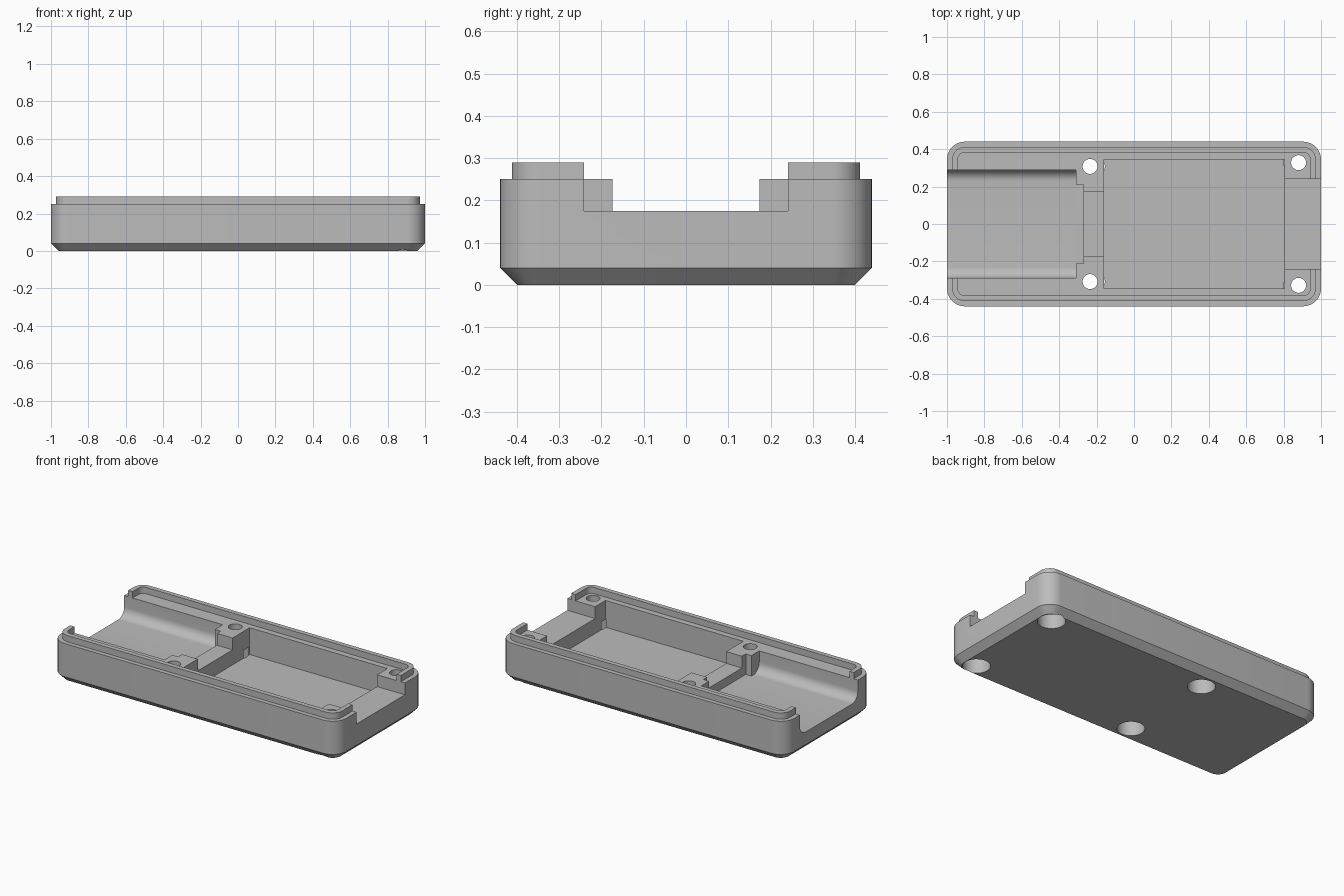
import bpy, bmesh, math
from mathutils import Matrix, Vector

cube = bpy.data.objects.get("Cube")
if cube:
    bpy.data.objects.remove(cube, do_unlink=True)

grey = bpy.data.materials.new("plain_grey")
grey.use_nodes = True
colour = (0.5, 0.5, 0.5, 1)
grey.diffuse_color = colour
grey.node_tree.nodes["Principled BSDF"].inputs["Base Color"].default_value = colour

HALF_X, HALF_Y, CORNER = 1.0, 0.44, 0.095
WALL_TOP, LIP_TOP = 0.25, 0.29
CHANNEL_FLOOR = 0.12


def make_object(name, bm):
    bmesh.ops.recalc_face_normals(bm, faces=bm.faces)
    mesh = bpy.data.meshes.new(name)
    bm.to_mesh(mesh)
    bm.free()
    mesh.materials.append(grey)
    obj = bpy.data.objects.new(name, mesh)
    bpy.context.collection.objects.link(obj)
    return obj


def rounded_rect(bm, inset, z, steps=10):
    """Ring of vertices for a rounded rectangle inset from the outer wall."""
    r = max(CORNER - inset, 0.02)
    cx, cy = HALF_X - inset - r, HALF_Y - inset - r
    ring = []
    for i, (sx, sy) in enumerate([(1, 1), (-1, 1), (-1, -1), (1, -1)]):
        for k in range(steps + 1):
            a = math.pi / 2 * (i + k / steps)
            ring.append(bm.verts.new((sx * cx + r * math.cos(a),
                                      sy * cy + r * math.sin(a), z)))
    return ring


def box(name, x0, x1, half_y, z0, z1=0.5):
    bm = bmesh.new()
    size = Vector((x1 - x0, 2 * half_y, z1 - z0))
    centre = Vector(((x0 + x1) / 2, 0, (z0 + z1) / 2))
    bmesh.ops.create_cube(bm, size=1,
                          matrix=Matrix.Translation(centre) @ Matrix.Diagonal(size).to_4x4())
    return make_object(name, bm)


def cylinder(name, x, y, radius, z0, z1):
    bm = bmesh.new()
    bmesh.ops.create_cone(bm, cap_ends=True, segments=40, radius1=radius, radius2=radius,
                          depth=z1 - z0, matrix=Matrix.Translation((x, y, (z0 + z1) / 2)))
    return make_object(name, bm)


def channel(name, x0, x1, half_y, floor, r):
    """Trough with filleted lower edges, running along x."""
    outline = [(half_y, 0.5), (-half_y, 0.5)]
    for side, start in ((-1, math.pi), (1, 1.5 * math.pi)):
        for k in range(11):
            a = start + math.pi / 2 * k / 10
            outline.append((side * (half_y - r) + r * math.cos(a), floor + r + r * math.sin(a)))
    bm = bmesh.new()
    face = bm.faces.new([bm.verts.new((x0, y, z)) for y, z in outline])
    out = bmesh.ops.extrude_face_region(bm, geom=[face], use_keep_orig=True)
    moved = [v for v in out["geom"] if isinstance(v, bmesh.types.BMVert)]
    bmesh.ops.translate(bm, verts=moved, vec=(x1 - x0, 0, 0))
    return make_object(name, bm)


# Tray body: chamfered base, straight wall and raised lip
bm = bmesh.new()
levels = [(0.04, 0), (0, 0.04), (0, WALL_TOP), (0.028, WALL_TOP),
          (0.028, LIP_TOP), (0.058, LIP_TOP), (0.058, WALL_TOP)]
rings = [rounded_rect(bm, inset, z) for inset, z in levels]
for low, high in zip(rings, rings[1:]):
    for i in range(len(low)):
        j = (i + 1) % len(low)
        bm.faces.new((low[i], low[j], high[j], high[i]))
bm.faces.new(rings[0])
bm.faces.new(rings[-1])
body = make_object("tray_body", bm)

# Openings: main pocket, end notch, rounded trough, its inner step and slot
cutters = [
    box("pocket_cutter", -0.16, 0.805, 0.345, 0.08),
    box("notch_cutter", 0.7, 1.1, 0.241, 0.175),
    channel("trough_cutter", -1.1, -0.31, 0.29, CHANNEL_FLOOR, 0.06),
    box("step_cutter", -0.35, -0.27, 0.212, CHANNEL_FLOOR),
    box("slot_cutter", -0.3, -0.1, 0.174, 0.175),
]

# Screw holes with wide counterbores underneath
for x, y in ((-0.235, 0.308), (0.88, 0.328)):
    for side in (-1, 1):
        cutters.append(cylinder("screw_hole_cutter", x, side * y, 0.04, -0.1, 0.5))
        cutters.append(cylinder("counterbore_cutter", x, side * y, 0.079, -0.1, 0.13))

bpy.ops.object.select_all(action="DESELECT")
bpy.context.view_layer.objects.active = body
body.select_set(True)
for cutter in cutters:
    cutter.hide_render = True
    mod = body.modifiers.new("cut", "BOOLEAN")
    mod.operation, mod.solver, mod.object = "DIFFERENCE", "EXACT", cutter
    bpy.ops.object.modifier_apply(modifier=mod.name)
    bpy.data.objects.remove(cutter, do_unlink=True)

bpy.ops.object.shade_smooth_by_angle(angle=math.radians(30))
